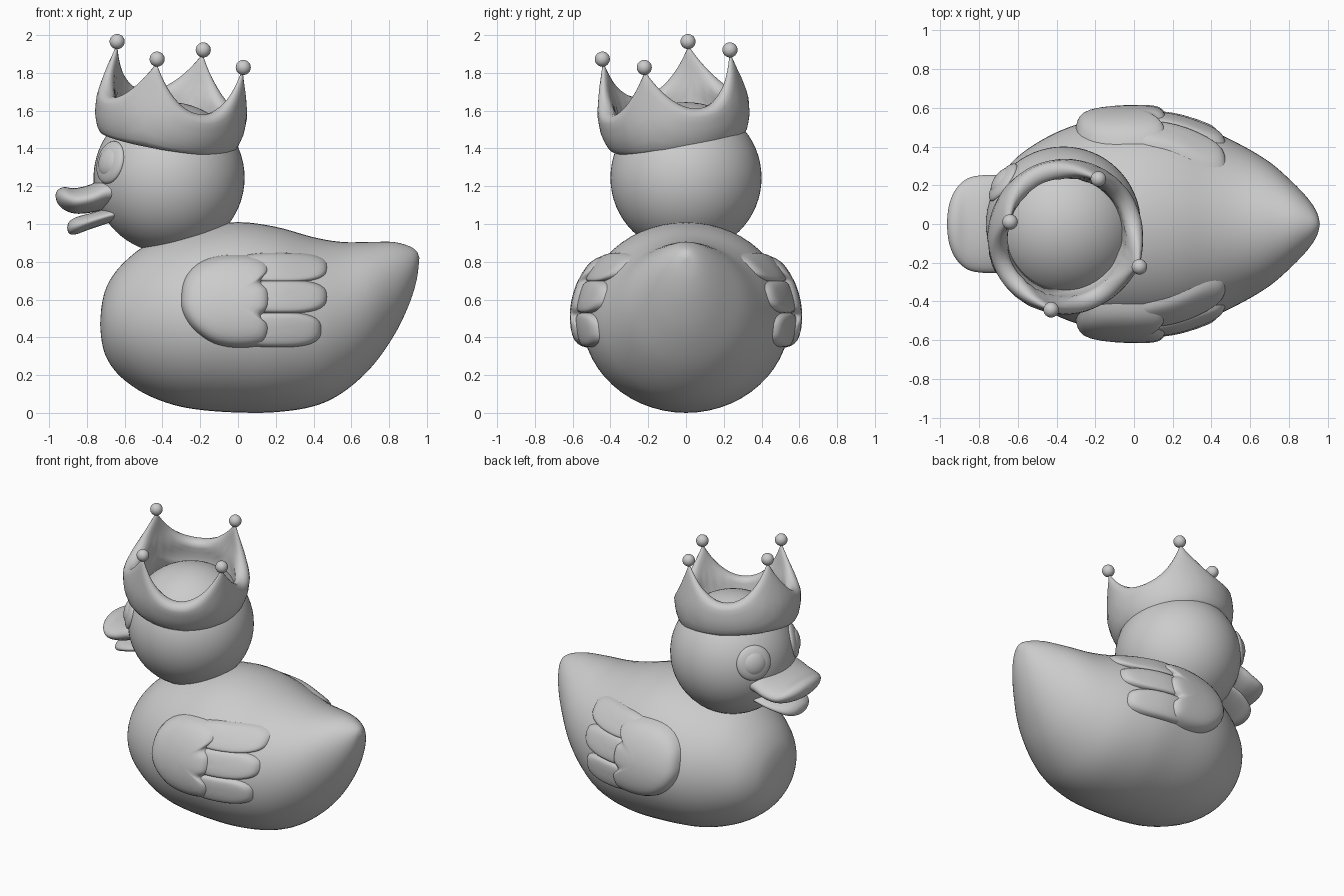
import bpy, bmesh, math
from mathutils import Vector, Matrix

if "Cube" in bpy.data.objects:
    bpy.data.objects.remove(bpy.data.objects["Cube"])


def skin(name, rings, matrix=None):
    """Bridge a list of equal-length closed rings into one smooth mesh."""
    bm = bmesh.new()
    rows = [[bm.verts.new(p) for p in ring] for ring in rings]
    n = len(rows[0])
    for a, b in zip(rows, rows[1:]):
        for i in range(n):
            j = (i + 1) % n
            bm.faces.new((a[i], a[j], b[j], b[i]))
    bmesh.ops.remove_doubles(bm, verts=bm.verts, dist=1e-5)
    bmesh.ops.recalc_face_normals(bm, faces=bm.faces)
    me = bpy.data.meshes.new(name)
    bm.to_mesh(me)
    bm.free()
    me.shade_smooth()
    ob = bpy.data.objects.new(name, me)
    bpy.context.collection.objects.link(ob)
    if matrix:
        ob.matrix_world = matrix
    return ob


def spline(pts, steps, closed=False):
    """Catmull-Rom through tuples of any size."""
    n, out = len(pts), []
    get = (lambda i: pts[i % n]) if closed else (lambda i: pts[min(max(i, 0), n - 1)])
    for i in range(n if closed else n - 1):
        p = [get(i + k) for k in (-1, 0, 1, 2)]
        for s in range(steps):
            t = s / steps
            out.append(tuple(
                0.5 * (2 * b + (c - a) * t + (2 * a - 5 * b + 4 * c - d) * t * t
                       + (3 * b - a - 3 * c + d) * t ** 3) for a, b, c, d in zip(*p)))
    if not closed:
        out.append(pts[-1])
    return out


def loft(name, sections, steps=5, n=56):
    """Elliptical sections along x: (x, bottom z, top z, half width)."""
    dense = spline(sections, steps)
    rings = []
    for x, zb, zt, w in dense:
        ring = []
        for i in range(n):
            a = math.tau * i / n
            ring.append((x, w * math.cos(a), (zb + zt) / 2 + (zt - zb) / 2 * math.sin(a)))
        rings.append(ring)
    skin(name, rings)
    return dense


def lerp(table, v):
    for (a, p), (b, q) in zip(table, table[1:]):
        if v <= b:
            return p + (q - p) * max(0, (v - a) / (b - a))
    return table[-1][1]


def ball(name, loc, scale, axis=(0, 0, 1), seg=48):
    bm = bmesh.new()
    bmesh.ops.create_uvsphere(bm, u_segments=seg, v_segments=seg // 2, radius=1)
    me = bpy.data.meshes.new(name)
    bm.to_mesh(me)
    bm.free()
    me.shade_smooth()
    ob = bpy.data.objects.new(name, me)
    bpy.context.collection.objects.link(ob)
    rot = Vector(axis).to_track_quat('Z', 'Y').to_matrix().to_4x4()
    ob.matrix_world = Matrix.Translation(loc) @ rot @ Matrix.Diagonal((*scale, 1))


# Body with raised tail
body = loft("body", [
    (-.73, .47, .47, 0), (-.72, .37, .58, .13), (-.69, .28, .68, .23), (-.62, .19, .78, .33),
    (-.50, .105, .88, .42), (-.35, .045, .945, .495), (-.20, .016, .985, .535),
    (0, .002, 1.01, .55), (.20, .004, .985, .54), (.40, .035, .93, .48), (.55, .105, .905, .41),
    (.70, .235, .905, .32), (.82, .40, .905, .215), (.90, .56, .885, .13),
    (.945, .70, .857, .06), (.96, .82, .82, 0)])


def body_y(x, z):
    zb, zt, w = (lerp([(s[0], s[k]) for s in body], x) for k in (1, 2, 3))
    q = (z - (zb + zt) / 2) / ((zt - zb) / 2)
    return w * math.sqrt(max(0, 1 - q * q))


# Head
head_c = Vector((-.365, 0, 1.245))
ball("head", head_c, (.4, .4, .4), seg=64)

# Beak halves
loft("upper_beak", [
    (-.967, 1.15, 1.15, 0), (-.955, 1.11, 1.18, .10), (-.92, 1.075, 1.195, .18),
    (-.86, 1.055, 1.19, .235), (-.78, 1.06, 1.21, .252), (-.70, 1.08, 1.25, .25),
    (-.62, 1.10, 1.26, .22), (-.55, 1.15, 1.22, 0)], n=40)
loft("lower_beak", [
    (-.905, .98, .98, 0), (-.895, .95, 1.01, .07), (-.86, .945, 1.035, .13),
    (-.79, .97, 1.055, .17), (-.70, 1.0, 1.08, .19), (-.60, 1.03, 1.1, .17),
    (-.54, 1.06, 1.08, 0)], n=40)

# Wing outlines in x, z
front_feathers = spline([
    (-.30, .60), (-.28, .71), (-.21, .79), (-.10, .83), (.05, .835), (.14, .81), (.165, .76),
    (.125, .70), (.165, .65), (.165, .56), (.125, .51), (.165, .46), (.16, .40), (.12, .36),
    (0, .345), (-.13, .37), (-.23, .44), (-.285, .52)], 5, True)


def feather_outline(cx, cz, rx, rz, n=48):
    def power(v):
        return math.copysign(abs(v) ** .7, v)
    return [(cx + rx * power(math.cos(math.tau * i / n)),
             cz + rz * power(math.sin(math.tau * i / n))) for i in range(n)]


def relief(name, outline, center, height, side):
    """Raised patch that follows the body side."""
    profile = [(0, 1), (.2, 1), (.4, 1), (.6, .98), (.75, .94), (.85, .85), (.92, .68),
               (.97, .4), (1, 0), (1.02, -.4), (0, -1)]
    rings = []
    for s, h in profile:
        ring = []
        for px, pz in outline:
            x, z = center[0] + s * (px - center[0]), center[1] + s * (pz - center[1])
            ring.append((x, side * (body_y(x, z) + h * height), z))
        rings.append(ring)
    skin(name, rings)


for side, label in ((1, "left"), (-1, "right")):
    # Layered wing
    relief(f"{label}_wing_front", front_feathers, (-.06, .6), .065, side)
    for i, (cz, end, rz) in enumerate(((.77, .47, .078), (.615, .47, .088), (.44, .44, .092))):
        relief(f"{label}_wing_feather_{i + 1}",
               feather_outline((end - .02) / 2, cz, (end + .02) / 2, rz),
               ((end - .02) / 2, cz), .035, side)
    # Eye rim and eye
    d = Vector((-.325, side * .225, .085)).normalized()
    ball(f"{label}_eye_rim", head_c + d * .385, (.115, .115, .038), d)
    ball(f"{label}_eye", head_c + d * .395, (.08, .08, .04), d)

# Tilted crown
tilt = Vector((0, 0, 1)).rotation_difference(Vector((.16, -.13, 1)).normalized())
crown_m = Matrix.Translation((-.38, -.045, 1.435)) @ tilt.to_matrix().to_4x4()
first_tip = math.radians(70.5)
outer = [(0, .355), (.03, .378), (.1, .398), (.18, .403), (.3, .387), (.45, .369)]
thick = [(0, .09), (.2, .095), (.3, .055), (.45, .022)]
wall = [(0, -1), (0, 1), (.08, 1), (.2, 1), (.35, 1), (.5, 1), (.65, 1), (.8, 1), (.9, .9),
        (.97, .55), (1, 0), (.97, -.55), (.9, -.9), (.8, -1), (.65, -1), (.5, -1), (.3, -1), (0, -1)]
rings = []
for f, s in wall:
    ring = []
    for i in range(160):
        a = first_tip + math.tau * i / 160
        u = abs(((i / 40 + .5) % 1) - .5) * 2
        z = f * (.215 + .235 * (1 - u) ** 2.1)
        t = lerp(thick, z)
        r = lerp(outer, z) - t / 2 + s * t / 2
        ring.append((r * math.cos(a), r * math.sin(a), z))
    rings.append(ring)
skin("crown", rings, crown_m)

# Balls on the crown tips
for i in range(4):
    a = first_tip + i * math.pi / 2
    ball(f"crown_ball_{i + 1}", crown_m @ Vector((.36 * math.cos(a), .36 * math.sin(a), .472)),
         (.04, .04, .04), seg=24)
